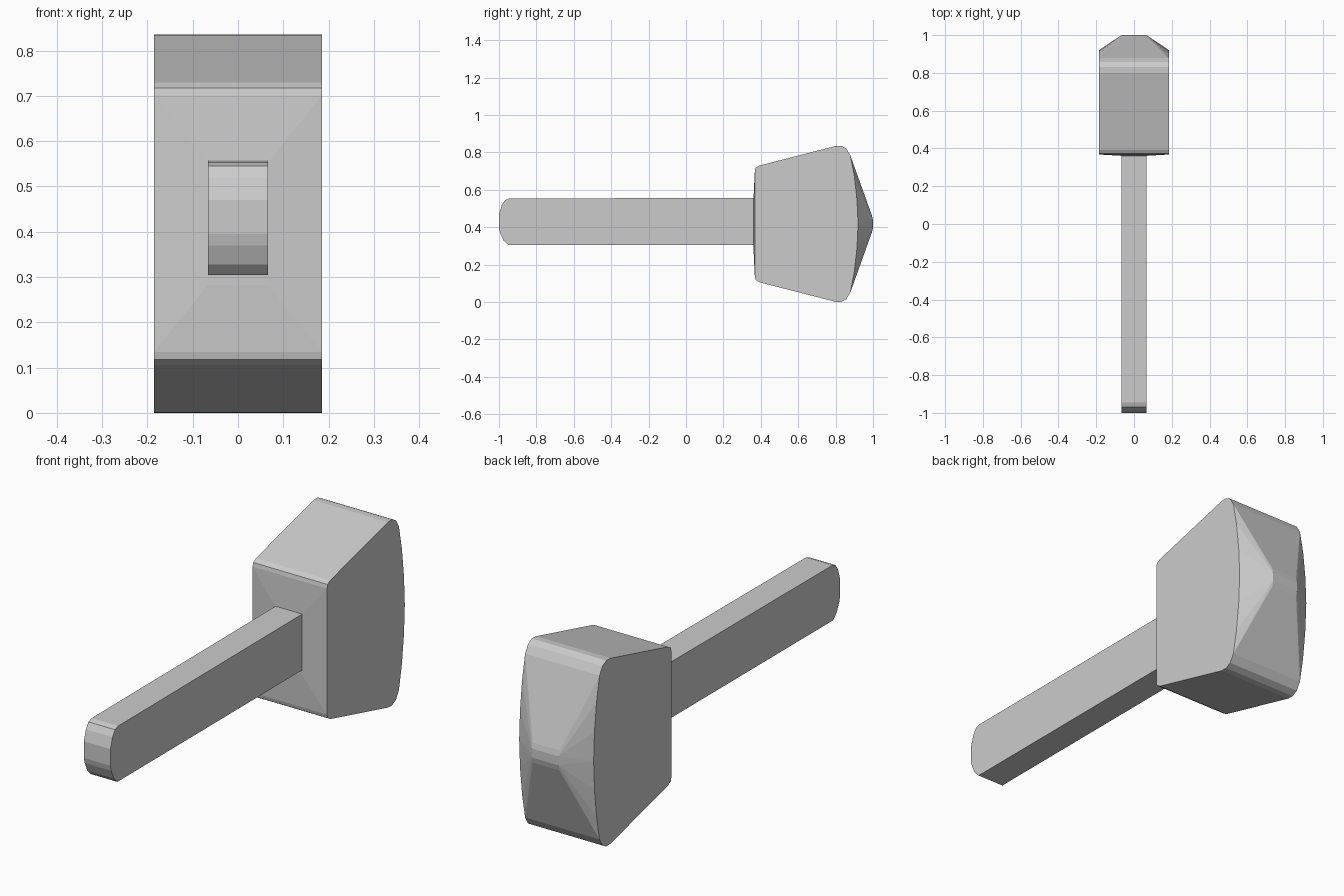
import bpy, bmesh

if "Cube" in bpy.data.objects:
    bpy.data.objects.remove(bpy.data.objects["Cube"])

MID = 0.4175  # height of the mallet's long axis


def finish(name, bm):
    bmesh.ops.recalc_face_normals(bm, faces=bm.faces[:])
    me = bpy.data.meshes.new(name)
    bm.to_mesh(me)
    bm.free()
    ob = bpy.data.objects.new(name, me)
    bpy.context.collection.objects.link(ob)
    return ob


def mirrored(half):
    """Points (y, height above axis) reflected about the axis height."""
    return [(y, MID + h) for y, h in half] + [(y, MID - h) for y, h in half if h]


# Head: hull of a wide side profile and a narrower, longer core
side = mirrored([(0.368, 0.283), (0.372, 0.300), (0.392, 0.312),
                 (0.80, 0.4165), (0.83, 0.4175), (0.857, 0.403), (0.878, 0.368),
                 (0.899, 0.26), (0.914, 0.13), (0.92, 0.0)])
core = mirrored([(0.361, 0.135), (0.982, 0.075), (0.994, 0.045), (1.0, 0.02)])

bm = bmesh.new()
for points, half_width in ((side, 0.185), (core, 0.066)):
    for sx in (-1, 1):
        for y, z in points:
            bm.verts.new((sx * half_width, y, z))
bmesh.ops.convex_hull(bm, input=bm.verts[:])
bmesh.ops.dissolve_limit(bm, angle_limit=0.005, verts=bm.verts[:], edges=bm.edges[:])
finish("mallet_head", bm)

# Handle: side outline with a rounded butt, extruded across
outline = [(0.40, 0.305), (0.40, 0.557), (-0.945, 0.553), (-0.968, 0.545),
           (-0.985, 0.518), (-1.0, 0.47), (-1.0, 0.395), (-0.994, 0.37),
           (-0.975, 0.328), (-0.95, 0.304)]
bm = bmesh.new()
face = bm.faces.new([bm.verts.new((-0.066, y, z)) for y, z in outline])
ext = bmesh.ops.extrude_face_region(bm, geom=[face], use_keep_orig=True)
moved = [g for g in ext["geom"] if isinstance(g, bmesh.types.BMVert)]
bmesh.ops.translate(bm, vec=(0.132, 0, 0), verts=moved)
finish("handle", bm)
